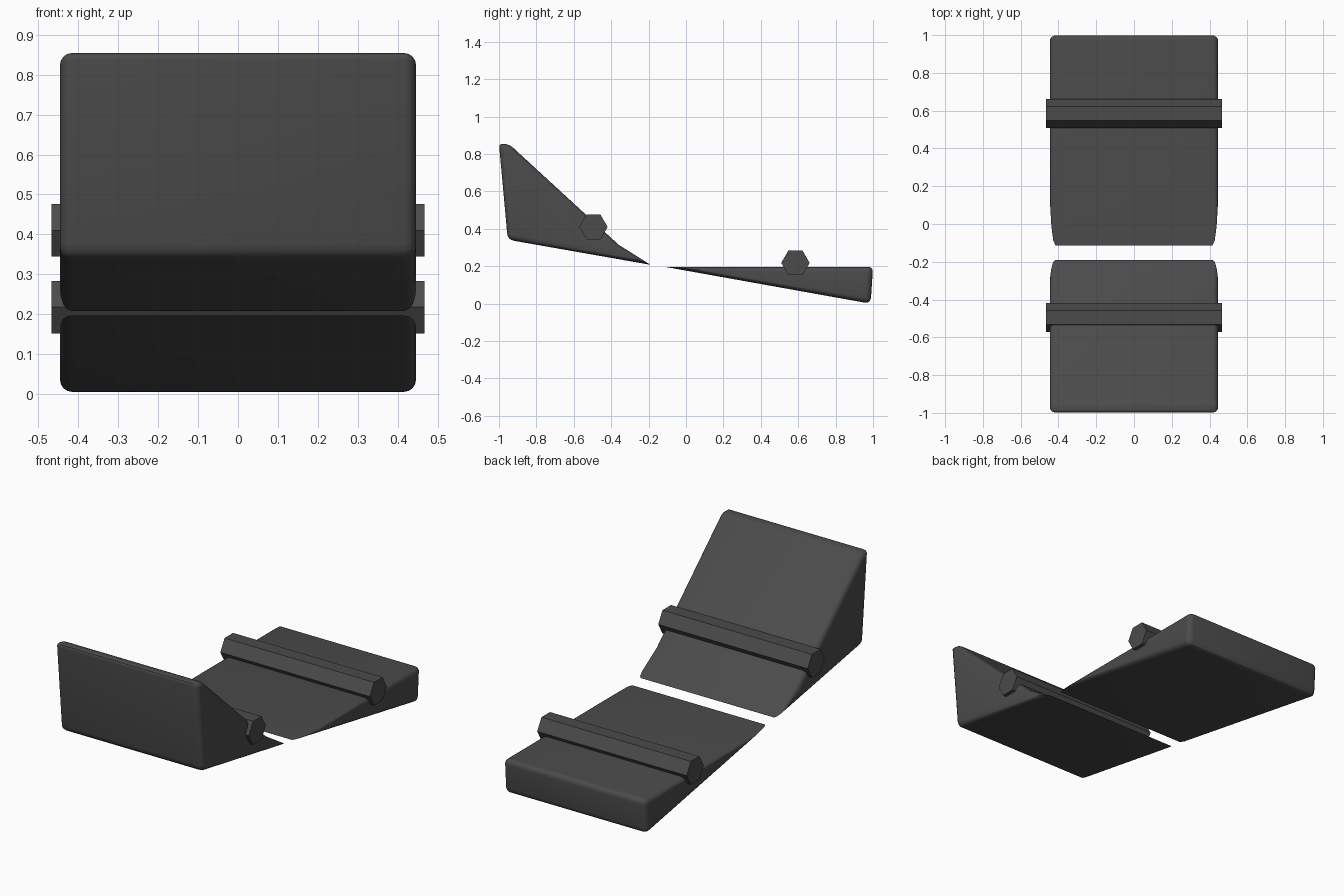
import bpy, bmesh, math
from mathutils import Vector

cube = bpy.data.objects.get("Cube")
if cube:
    bpy.data.objects.remove(cube)

charcoal = bpy.data.materials.new("charcoal grey")
charcoal.use_nodes = True
colour = (0.07, 0.07, 0.07, 1)
charcoal.diffuse_color = colour
charcoal.node_tree.nodes["Principled BSDF"].inputs["Base Color"].default_value = colour

HALF_WIDTH, EDGE = 0.446, 0.03


def inset(points, d):
    """Move every side of a counter-clockwise outline inward by d."""
    result = []
    for i, p in enumerate(points):
        a = (p - points[i - 1]).normalized()
        b = (points[(i + 1) % len(points)] - p).normalized()
        na, nb = Vector((-a.y, a.x)), Vector((-b.y, b.x))
        result.append(p + (na + nb) * d / (1 + na.dot(nb)))
    return result


def round_corners(points, radii, steps=5):
    """Replace corners with short curves; a zero radius keeps one point."""
    result = []
    for i, p in enumerate(points):
        if radii[i] == 0:
            result.append(p)
            continue
        ends = []
        for q in (points[i - 1], points[(i + 1) % len(points)]):
            v = q - p
            ends.append(p + v.normalized() * min(radii[i], 0.42 * v.length))
        for s in range(steps):
            t = s / (steps - 1)
            result.append(ends[0] * (1 - t) ** 2 + p * 2 * t * (1 - t) + ends[1] * t * t)
    return result


def finish(name, bm):
    bmesh.ops.recalc_face_normals(bm, faces=bm.faces)
    mesh = bpy.data.meshes.new(name)
    bm.to_mesh(mesh)
    bm.free()
    obj = bpy.data.objects.new(name, mesh)
    bpy.context.collection.objects.link(obj)
    mesh.materials.append(charcoal)
    return obj


def loft(name, layers):
    """Skin a list of (x, outline) cross-sections and cap both ends."""
    bm = bmesh.new()
    rings = [[bm.verts.new((x, p.x, p.y)) for p in outline] for x, outline in layers]
    for r, s in zip(rings, rings[1:]):
        for i in range(len(r)):
            j = (i + 1) % len(r)
            bm.faces.new((r[i], r[j], s[j], s[i]))
    bm.faces.new(rings[0])
    bm.faces.new(rings[-1])
    return finish(name, bm)


def wedge(name, corners):
    """Side outline given as (y, z, corner radius), with rounded side edges."""
    points = [Vector(c[:2]) for c in corners]
    radii = [c[2] for c in corners]
    half = []
    for k in range(5):
        a = math.radians(90 * k / 4)
        d = EDGE * (1 - math.cos(a))
        outline = round_corners(inset(points, d), [max(r - d, 0.005) if r else 0 for r in radii])
        half.append((HALF_WIDTH - EDGE * (1 - math.sin(a)), outline))
    layers = [(-x, o) for x, o in reversed(half)] + half
    obj = loft(name, layers)
    bpy.ops.object.select_all(action="DESELECT")
    obj.select_set(True)
    bpy.context.view_layer.objects.active = obj
    bpy.ops.object.shade_smooth_by_angle(angle=math.radians(30))


def hex_bar(name, y, z, radius=0.076, half_length=0.467):
    outline = [Vector((y + radius * math.cos(i * math.pi / 3),
                       z + radius * math.sin(i * math.pi / 3))) for i in range(6)]
    loft(name, [(-half_length, outline), (half_length, outline)])


# Tall front wedge with a gently kinked slope
wedge("front_wedge", [(-0.953, 0.342, 0.035), (-0.19, 0.208, 0), (-0.36, 0.315, 0),
                      (-0.945, 0.853, 0.035), (-1.0, 0.855, 0.02)])
# Low rear wedge with a level top
wedge("rear_wedge", [(-0.113, 0.197, 0), (0.987, 0.0, 0.035), (1.0, 0.197, 0.03)])
# Six-sided cross bars
hex_bar("front_bar", -0.495, 0.41)
hex_bar("rear_bar", 0.585, 0.218)
